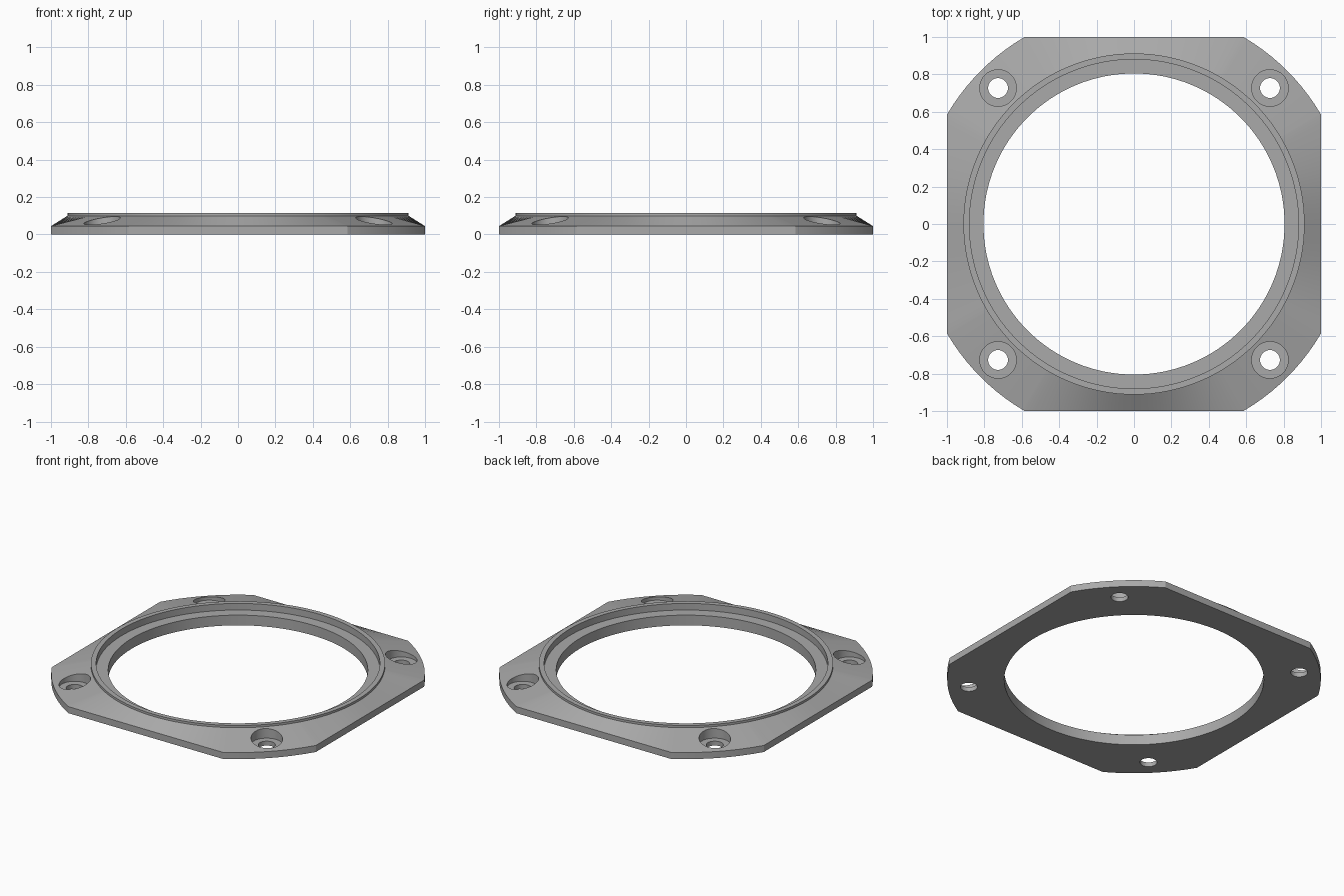
import bpy, bmesh, math

cube = bpy.data.objects.get("Cube")
if cube:
    bpy.data.objects.remove(cube, do_unlink=True)

HALF = 1.0          # half width across the flats
FLAT = 0.585        # half length of each flat
CORNER_R = math.hypot(HALF, FLAT)
BOLT = 0.727        # bolt hole offset in x and y

metal = bpy.data.materials.new("grey metal")
metal.use_nodes = True
grey = (0.4, 0.4, 0.4, 1)
metal.diffuse_color = grey
metal.node_tree.nodes["Principled BSDF"].inputs["Base Color"].default_value = grey


def outline(a):
    """Radius of the rounded-corner square at angle a."""
    return min(CORNER_R, HALF / max(abs(math.cos(a)), abs(math.sin(a))))


def lathe(name, rings, angles, closed, centre=(0, 0)):
    """Sweep (radius, z) rings; radius None follows the outer outline."""
    bm = bmesh.new()
    loops = []
    for r, z in rings:
        radii = [outline(a) if r is None else r for a in angles]
        loops.append([bm.verts.new((centre[0] + q * math.cos(a),
                                    centre[1] + q * math.sin(a), z))
                      for q, a in zip(radii, angles)])
    n = len(angles)
    pairs = list(zip(loops, loops[1:]))
    if closed:
        pairs.append((loops[-1], loops[0]))
    else:
        bm.faces.new(loops[0])
        bm.faces.new(loops[-1])
    for lo, hi in pairs:
        for i in range(n):
            j = (i + 1) % n
            bm.faces.new((lo[i], lo[j], hi[j], hi[i]))
    bmesh.ops.recalc_face_normals(bm, faces=bm.faces)
    mesh = bpy.data.meshes.new(name)
    bm.to_mesh(mesh)
    bm.free()
    mesh.materials.append(metal)
    obj = bpy.data.objects.new(name, mesh)
    bpy.context.collection.objects.link(obj)
    return obj


# Flange: flat base, sloped shoulder, raised lip, recessed seat and bore
tilt = math.atan2(FLAT, HALF)
angles = [2 * math.pi * i / 128 for i in range(128)]
for k in range(4):
    angles += [(k * math.pi / 2 + s * tilt) % (2 * math.pi) for s in (-1, 1)]
angles.sort()
profile = [(0.805, 0), (None, 0), (None, 0.045), (0.912, 0.1), (0.912, 0.115),
           (0.88, 0.115), (0.88, 0.07), (0.805, 0.07)]
flange = lathe("flange_ring", profile, angles, True)

# Counterbored bolt holes in the four corners
round_angles = [2 * math.pi * i / 40 for i in range(40)]
bolt_profile = [(0.053, -0.1), (0.053, 0.03), (0.098, 0.03), (0.098, 0.3)]
cutters = []
for sx in (-1, 1):
    for sy in (-1, 1):
        cutter = lathe("bolt_hole_cutter", bolt_profile, round_angles, False,
                       (sx * BOLT, sy * BOLT))
        cutter.hide_render = True
        cutters.append(cutter)
        mod = flange.modifiers.new("bolt_hole", 'BOOLEAN')
        mod.operation = 'DIFFERENCE'
        mod.solver = 'EXACT'
        mod.object = cutter

# Bake the cuts, then drop the cutters
bpy.ops.object.select_all(action='DESELECT')
bpy.context.view_layer.objects.active = flange
flange.select_set(True)
for mod in list(flange.modifiers):
    bpy.ops.object.modifier_apply(modifier=mod.name)
for cutter in cutters:
    bpy.data.objects.remove(cutter, do_unlink=True)
bpy.ops.object.shade_smooth_by_angle(angle=math.radians(25))
